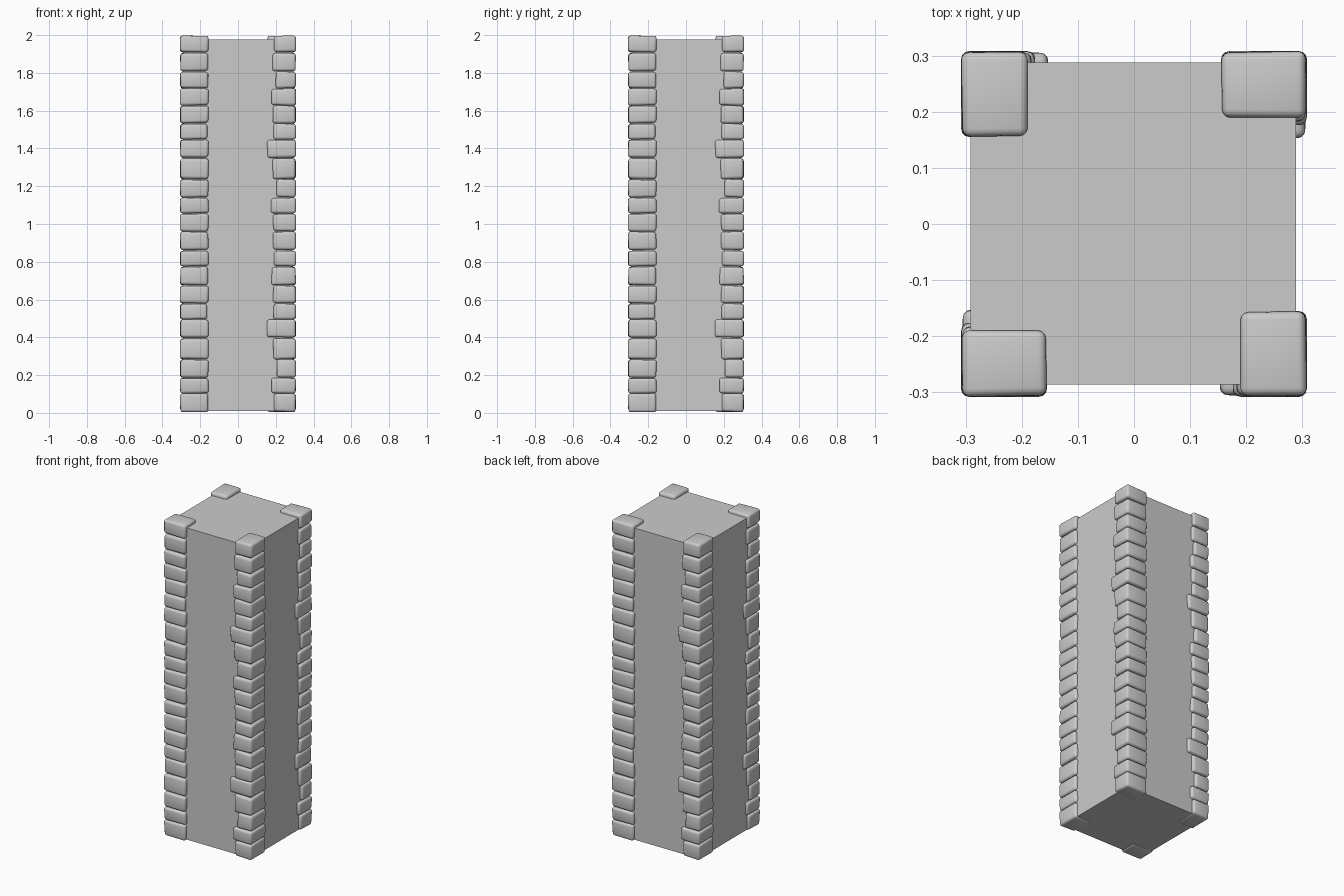
import bpy, bmesh, math, random
from mathutils import Vector

if "Cube" in bpy.data.objects:
    bpy.data.objects.remove(bpy.data.objects["Cube"])

random.seed(4)

# Heights of the joints between stone courses, top to bottom
joints = [2.0, 1.908, 1.808, 1.718, 1.627, 1.533, 1.447, 1.35, 1.238, 1.14, 1.055,
          0.96, 0.86, 0.774, 0.675, 0.578, 0.495, 0.397, 0.283, 0.187, 0.102, 0.004]
# Inner edge of each stone's short arm
inner = [0.188, 0.184, 0.2, 0.178, 0.185, 0.187, 0.155, 0.185, 0.205, 0.175, 0.186,
         0.185, 0.19, 0.178, 0.186, 0.187, 0.155, 0.185, 0.205, 0.175, 0.192]


def new_object(name, bm):
    mesh = bpy.data.meshes.new(name)
    bm.to_mesh(mesh)
    bm.free()
    ob = bpy.data.objects.new(name, mesh)
    bpy.context.collection.objects.link(ob)
    return ob


def add_box(bm, lo, hi, jitter=0.0):
    lo, hi = Vector(lo), Vector(hi)
    size, mid = hi - lo, (lo + hi) / 2
    for v in bmesh.ops.create_cube(bm, size=1)["verts"]:
        v.co = Vector(a * b for a, b in zip(v.co, size)) + mid
        v.co += Vector(random.uniform(-jitter, jitter) for _ in range(3))


# Plain pillar core
bm = bmesh.new()
add_box(bm, (-0.291, -0.286, 0.01), (0.289, 0.288, 1.976))
new_object("pillar_core", bm)

# One stack of uneven rounded corner stones
bm = bmesh.new()
for i, x_in in enumerate(inner):
    y_in = -0.165 if i in (5, 15) else -0.157
    add_box(bm, (x_in, -0.306, joints[i + 1] + 0.002),
            (0.306, y_in, joints[i] - 0.002), 0.003)
stack = new_object("corner_stones_1", bm)
for p in stack.data.polygons:
    p.use_smooth = True
bevel = stack.modifiers.new("rounding", "BEVEL")
bevel.width = 0.014
bevel.segments = 3
bevel.limit_method = "NONE"

# The other three corners are quarter turns of the first
for k in range(1, 4):
    ob = stack.copy()
    ob.name = f"corner_stones_{k + 1}"
    ob.rotation_euler.z = k * math.pi / 2
    bpy.context.collection.objects.link(ob)
